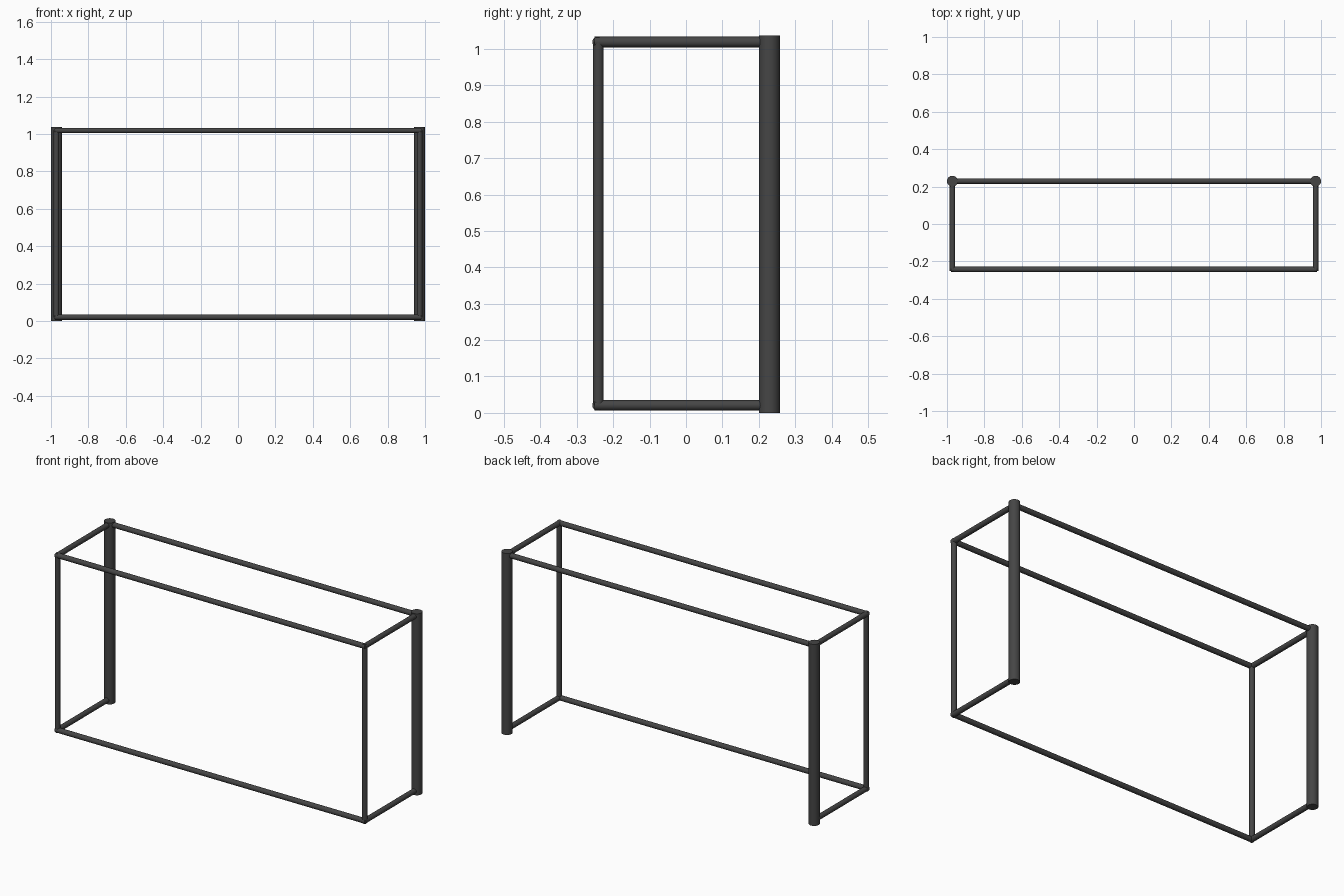
import bpy
from mathutils import Vector

cube = bpy.data.objects.get("Cube")
if cube:
    bpy.data.objects.remove(cube, do_unlink=True)

# Dark metal
metal = bpy.data.materials.new("dark_grey_metal")
metal.use_nodes = True
colour = (0.06, 0.06, 0.06, 1)
metal.diffuse_color = colour
metal.node_tree.nodes["Principled BSDF"].inputs["Base Color"].default_value = colour


def pipe(name, start, end, radius, sides=24):
    start, end = Vector(start), Vector(end)
    axis = end - start
    bpy.ops.mesh.primitive_cylinder_add(
        vertices=sides, radius=radius, depth=axis.length,
        location=(start + end) / 2,
        rotation=axis.to_track_quat('Z', 'Y').to_euler())
    obj = bpy.context.object
    obj.name = name
    obj.data.materials.append(metal)
    bpy.ops.object.shade_smooth_by_angle()


POST_X, POST_Y, POST_R, HEIGHT = 0.971, 0.229, 0.029, 1.037
FRONT_Y, THIN_R = -0.243, 0.0145
LOW, HIGH = 0.021, 1.019

# Uprights and side rails
for side, s in (("left", 1), ("right", -1)):
    x = s * POST_X
    pipe(f"{side}_back_post", (x, POST_Y, 0), (x, POST_Y, HEIGHT), POST_R, 32)
    pipe(f"{side}_front_post", (x, FRONT_Y + 0.002, LOW), (x, FRONT_Y + 0.002, HIGH), THIN_R)
    for level, z in (("lower", LOW), ("upper", HIGH)):
        pipe(f"{side}_{level}_side_rail", (x, FRONT_Y - 0.008, z), (x, POST_Y, z), THIN_R)

# Long rails: the lower back stays open
for name, y, z in (("lower_front_rail", FRONT_Y, LOW),
                   ("upper_front_rail", FRONT_Y, HIGH),
                   ("upper_back_rail", POST_Y, HIGH)):
    pipe(name, (-POST_X - 0.008, y, z), (POST_X + 0.008, y, z), THIN_R)
